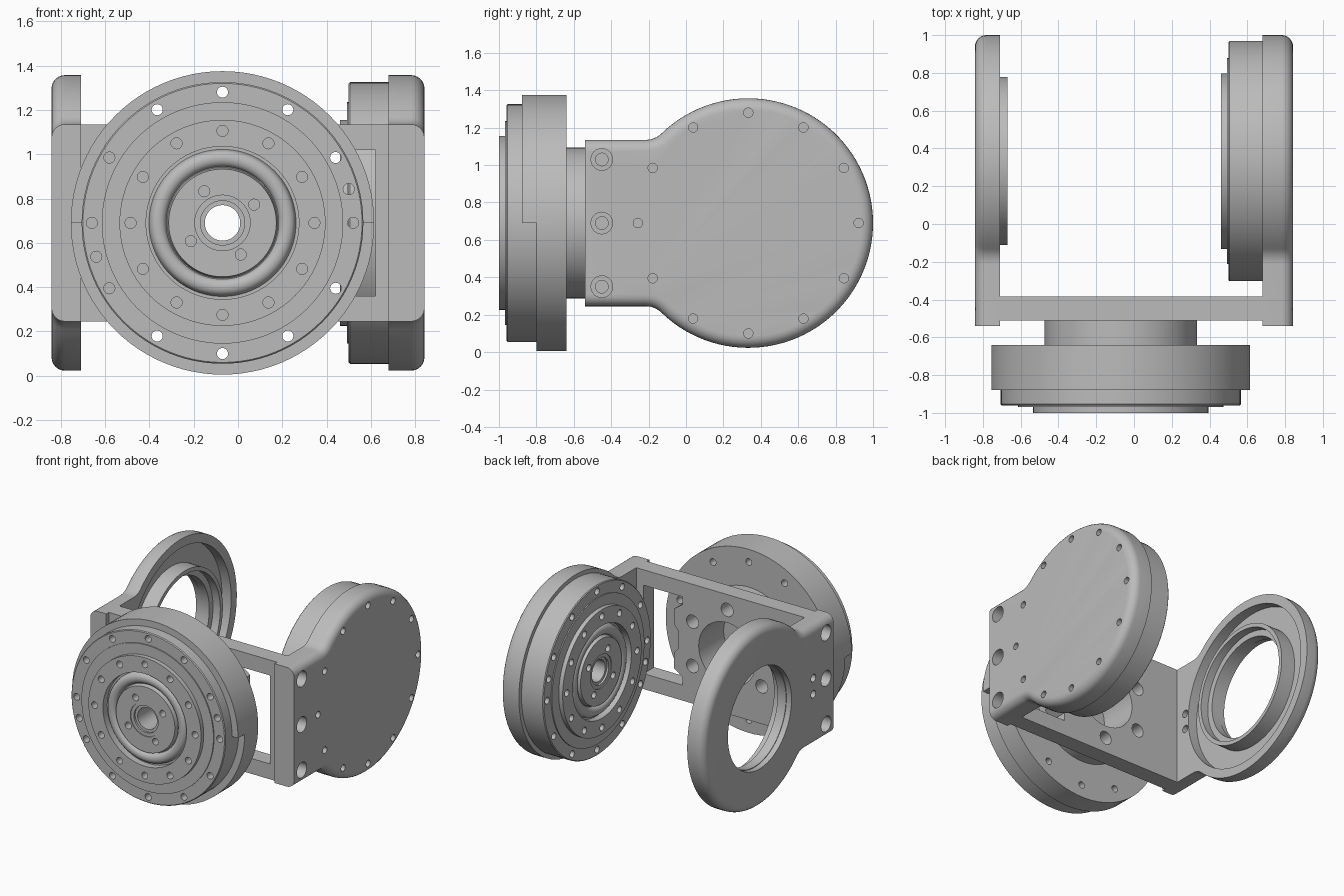
import bpy, bmesh
from math import sin, cos, pi, radians
from mathutils import Matrix, Vector

if "Cube" in bpy.data.objects:
    bpy.data.objects.remove(bpy.data.objects["Cube"])

grey = bpy.data.materials.new("machined_grey")
grey.use_nodes = True
grey.diffuse_color = (0.5, 0.5, 0.5, 1)
grey.node_tree.nodes["Principled BSDF"].inputs["Base Color"].default_value = (0.5, 0.5, 0.5, 1)

MID = 0.69                      # height of every axis
SIDE = Vector((0, 0.333, MID))  # axis of the side joint
FRONT = Vector((-0.07, 0, MID)) # axis of the front joint


def loft(bm, rings, loop=False):
    """Bridge equal rings of points; loop joins last to first, else cap both ends."""
    vs = [[bm.verts.new(p) for p in r] for r in rings]
    n = len(vs[0])
    pairs = list(zip(vs, vs[1:])) + ([(vs[-1], vs[0])] if loop else [])
    for a, b in pairs:
        for i in range(n):
            j = (i + 1) % n
            bm.faces.new((a[i], a[j], b[j], b[i]))
    if not loop:
        bm.faces.new(vs[0])
        bm.faces.new(vs[-1])


def turned(bm, profile, axis, centre, n=96, loop=False):
    """Revolve (radius, position) pairs around an x or y axis."""
    def point(r, h, a):
        u, w = r * cos(a), r * sin(a)
        off = Vector((h, u, w)) if axis == "x" else Vector((u, h, w))
        return Vector(centre) + off
    loft(bm, [[point(r, h, 2 * pi * i / n) for i in range(n)] for r, h in profile], loop)


def drill(bm, axis, centre, circle, angles, profile):
    """Drill-shaped solids spaced on a bolt circle."""
    for deg in angles:
        u, w = circle * cos(radians(deg)), circle * sin(radians(deg))
        off = Vector((0, u, w)) if axis == "x" else Vector((u, 0, w))
        turned(bm, profile, axis, Vector(centre) + off, 20)


def box(bm, lo, hi):
    lo, hi = Vector(lo), Vector(hi)
    m = Matrix.Translation((lo + hi) / 2) @ Matrix.Diagonal((*(hi - lo), 1))
    bmesh.ops.create_cube(bm, size=1, matrix=m)


def make(name, build):
    bm = bmesh.new()
    build(bm)
    bmesh.ops.recalc_face_normals(bm, faces=bm.faces)
    me = bpy.data.meshes.new(name)
    bm.to_mesh(me)
    bm.free()
    me.materials.append(grey)
    ob = bpy.data.objects.new(name, me)
    bpy.context.collection.objects.link(ob)
    return ob


def activate(ob):
    bpy.ops.object.select_all(action="DESELECT")
    ob.select_set(True)
    bpy.context.view_layer.objects.active = ob


def cut(ob, build):
    cutter = make("cutter", build)
    cutter.hide_render = True
    mod = ob.modifiers.new("cut", "BOOLEAN")
    mod.operation, mod.solver, mod.object = "DIFFERENCE", "EXACT", cutter
    activate(ob)
    bpy.ops.object.modifier_apply(modifier=mod.name)
    bpy.data.objects.remove(cutter)


# Side plates: disc blended into a neck, outer rim rounded
def outline(x, d):
    r, f, h = 0.667 - d, 0.12 + d, 0.445 - d
    dz = h + f
    dy = ((r + f) ** 2 - dz ** 2) ** 0.5
    a = pi - math_atan(dz, dy)
    disc = [(r * cos(a * t / 40), r * sin(a * t / 40)) for t in range(41)]
    s = a - pi
    fillet = []
    for k in range(1, 9):
        b = s + (-pi / 2 - s) * k / 8
        fillet.append((-dy + f * cos(b), dz + f * sin(b)))
    half = disc + fillet + [(-0.54 - SIDE.y, h)]
    full = half + [(y, -z) for y, z in half[:0:-1]]
    return [(x, SIDE.y + y, MID + z) for y, z in full]


def math_atan(z, y):
    return Vector((1, 0)).angle_signed(Vector((y, -z)))


def plate(inner, outer):
    sgn, r = (1 if outer > 0 else -1), 0.06
    rings = [outline(inner, 0)]
    for k in range(7):
        t = k / 6 * pi / 2
        rings.append(outline(outer - sgn * r * (1 - sin(t)), r * (1 - cos(t))))
    return lambda bm: loft(bm, rings)


def neck_bolts(bm, sgn):
    for z in (-0.34, 0, 0.34):
        turned(bm, [(0.058, sgn * 0.9), (0.058, sgn * 0.75), (0.034, sgn * 0.75), (0.034, sgn * 0.6)],
               "x", (0, -0.45, MID + z), 24)


left_plate = make("left_plate", plate(0.68, 0.842))
cut(left_plate, lambda bm: neck_bolts(bm, 1))
cut(left_plate, lambda bm: drill(bm, "x", SIDE, 0.59, range(0, 360, 30), [(0.025, 0.8), (0.025, 0.9)]))

right_plate = make("right_plate", plate(-0.71, -0.842))
cut(right_plate, lambda bm: turned(bm, [(0.375, -0.9), (0.375, -0.785), (0.6, -0.785), (0.6, -0.6)], "x", SIDE))


def right_holes(bm):
    neck_bolts(bm, -1)
    for z in (-0.06, 0.06):
        turned(bm, [(0.028, -0.9), (0.028, -0.6)], "x", (0, -0.3, MID + z), 20)


cut(right_plate, right_holes)

# Bearing collar standing inside the right plate
make("bearing_collar", lambda bm: turned(bm, [
    (0.37, -0.8), (0.445, -0.8), (0.445, -0.67), (0.415, -0.67), (0.415, -0.73), (0.37, -0.73)],
    "x", SIDE, loop=True))

# Crossbar with centre hole, bolt ring and one shaped window
crossbar = make("crossbar", lambda bm: box(bm, (-0.73, -0.51, 0.245), (0.7, -0.385, 1.135)))


def bar_cuts(bm):
    turned(bm, [(0.235, -0.6), (0.235, -0.3)], "y", FRONT, 64)
    drill(bm, "y", FRONT, 0.33, range(30, 390, 60), [(0.05, -0.6), (0.05, -0.3)])
    edge = [(0.30, 0.33), (0.30, 0.27), (0.37, 0.22), (0.37, 0.11), (0.33, 0.06)]
    side = edge + [(x, -z) for x, z in reversed(edge)]
    shape = [(0.62, -0.33), (0.62, 0.33)] + side
    loft(bm, [[(x, y, MID + z) for x, z in shape] for y in (-0.6, -0.3)])


cut(crossbar, bar_cuts)


# Rotary drives: stepped face with a rounded seal ring, shared by both joints
def face_profile(start):
    pts = [(0.08, 0.03), (0.1, 0.03), (0.1, 0.015), (0.125, 0.015), (0.125, 0.008), (0.243, 0.008), (0.25, 0.04)]
    for k in range(9):
        a = pi - pi * k / 8
        pts.append((0.291 + 0.037 * cos(a), 0.04 - 0.03 * sin(a)))
    pts += [(0.332, 0.05), (0.345, 0.05), (0.345, 0), (0.465, 0), (0.465, 0.032), (0.545, 0.032),
            (0.545, 0.04), (0.63, 0.04), (0.636, 0.046)]
    return [(r, start + h) for r, h in pts]


def drive_holes(bm, axis, centre, start, deep):
    rim = list(range(0, 360, 30)) + [15, 195]
    for circle, angles, depth in ((0.165, range(30, 390, 90), 0.08),
                                  (0.415, range(0, 360, 30), 0.06), (0.59, rim, deep)):
        drill(bm, axis, centre, circle, angles, [(0.025, start - 0.05), (0.025, start + depth)])


front_drive = make("front_drive", lambda bm: turned(bm, face_profile(-1) + [
    (0.636, -0.64), (0.403, -0.64), (0.403, -0.51), (0.235, -0.51), (0.235, -0.68), (0.08, -0.68)],
    "y", FRONT, loop=True))
cut(front_drive, lambda bm: drive_holes(bm, "y", FRONT, -1, 0.5))

side_drive = make("side_drive", lambda bm: turned(bm, face_profile(0.46) + [
    (0.636, 0.72), (0.08, 0.72)], "x", SIDE, loop=True))
cut(side_drive, lambda bm: drive_holes(bm, "x", SIDE, 0.46, 0.12))

# Housing band round the front drive, shallower on its lower half
housing = make("drive_housing", lambda bm: turned(bm, [
    (0.63, -0.878), (0.685, -0.878), (0.685, -0.64), (0.63, -0.64)], "y", FRONT, loop=True))
cut(housing, lambda bm: box(bm, (-1, -1, -0.2), (1, -0.8, MID + 0.0003)))

# Smooth the round walls, keep edges crisp
for ob in list(bpy.context.scene.objects):
    if ob.type == "MESH":
        activate(ob)
        bpy.ops.object.shade_smooth_by_angle(angle=radians(30))
